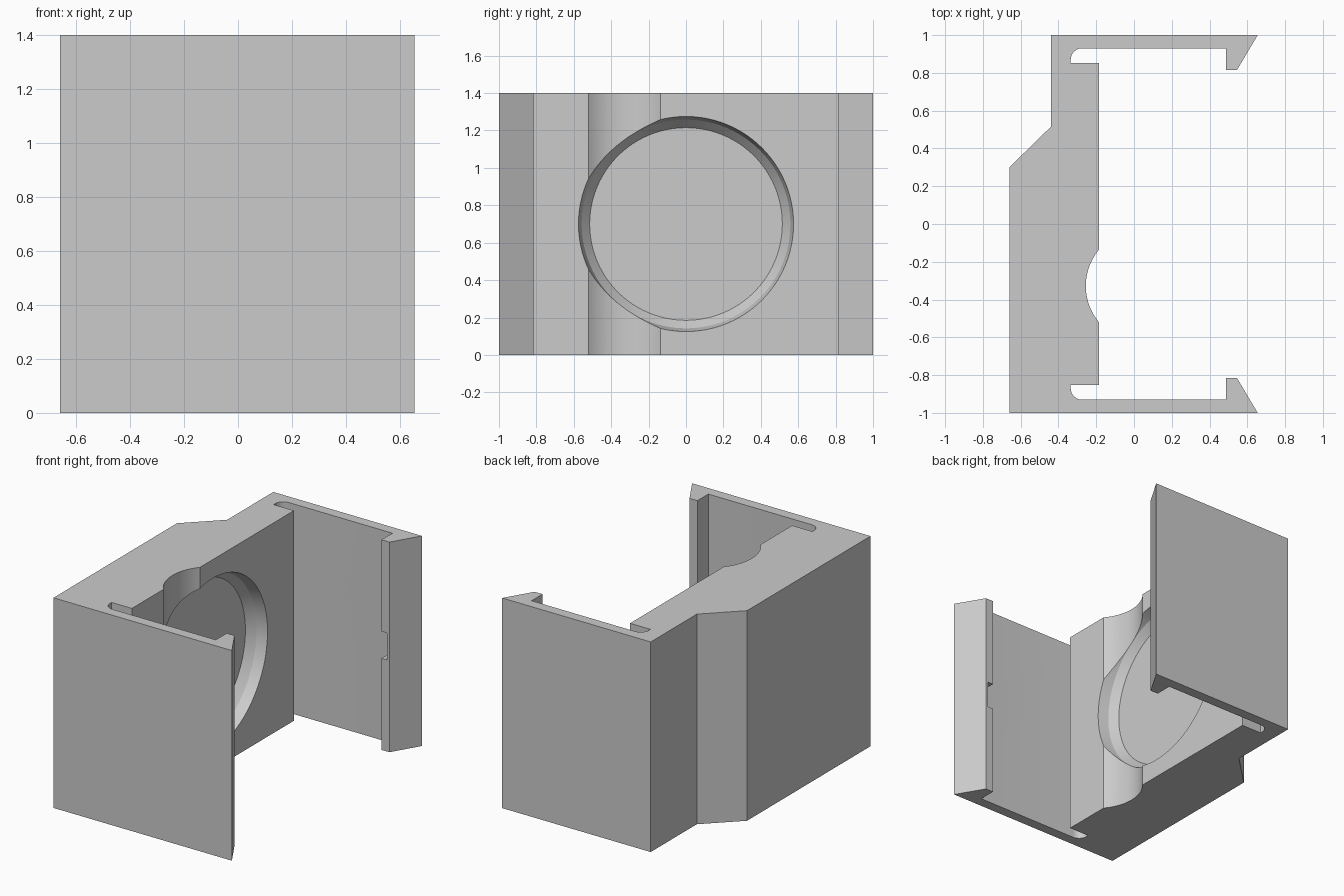
import bpy, bmesh
from math import sin, cos, pi, radians, asin
from mathutils import Matrix

if "Cube" in bpy.data.objects:
    bpy.data.objects.remove(bpy.data.objects["Cube"], do_unlink=True)

HEIGHT = 1.4
MID = HEIGHT / 2

grey = bpy.data.materials.new("plain grey")
grey.use_nodes = True
colour = (0.6, 0.6, 0.6, 1)
grey.diffuse_color = colour
grey.node_tree.nodes["Principled BSDF"].inputs["Base Color"].default_value = colour


def make_object(name, bm):
    bmesh.ops.recalc_face_normals(bm, faces=bm.faces)
    mesh = bpy.data.meshes.new(name)
    bm.to_mesh(mesh)
    bm.free()
    mesh.materials.append(grey)
    obj = bpy.data.objects.new(name, mesh)
    bpy.context.collection.objects.link(obj)
    return obj


def arc(cx, cy, r, start, end, steps):
    angles = [start + (end - start) * i / steps for i in range(steps + 1)]
    return [(cx + r * cos(a), cy + r * sin(a)) for a in angles]


def clip_arm():
    """Inner outline of the +y arm, from the hook tip to the wall face."""
    return ([(0.655, 1), (0.545, 0.815), (0.487, 0.815), (0.487, 0.93)]
            + arc(-0.275, 0.87, 0.06, pi / 2, pi, 8)
            + [(-0.335, 0.853), (-0.185, 0.853)])


# Plan outline: back arm, wall with round groove, mirrored front arm, outer wall
half = asin(0.1925 / 0.3)
groove = arc(0.045, -0.328, 0.3, pi - half, pi + half, 24)
front_arm = [(x, -y) for x, y in reversed(clip_arm())]
outer = [(-0.66, -1), (-0.66, 0.3), (-0.44, 0.515), (-0.44, 1)]
outline = clip_arm() + groove + front_arm + outer

bm = bmesh.new()
base = bm.faces.new([bm.verts.new((x, y, 0)) for x, y in outline])
result = bmesh.ops.extrude_face_region(bm, geom=[base])
top_verts = [v for v in result["geom"] if isinstance(v, bmesh.types.BMVert)]
bmesh.ops.translate(bm, verts=top_verts, vec=(0, 0, HEIGHT))
bracket = make_object("clip_bracket", bm)

# Round recess with a stepped, tapering rim (x position, radius)
bm = bmesh.new()
rings = []
SIDES = 96
for x, r in [(0.1, 0.575), (-0.185, 0.575), (-0.255, 0.558), (-0.306, 0.515)]:
    rings.append([bm.verts.new((x, y, z))
                  for y, z in arc(0, MID, r, 0, 2 * pi, SIDES)[:-1]])
for a, b in zip(rings, rings[1:]):
    for i in range(SIDES):
        j = (i + 1) % SIDES
        bm.faces.new((a[i], a[j], b[j], b[i]))
bm.faces.new(rings[0])
bm.faces.new(rings[-1])
cutters = [make_object("recess_cutter", bm)]

# Small notch in the inner face of each hook
for side, name in ((1, "back"), (-1, "front")):
    bm = bmesh.new()
    place = Matrix.Translation((0.477, side * 0.865, MID))
    bmesh.ops.create_cube(bm, size=1, matrix=place @ Matrix.Diagonal((0.1, 0.13, 0.18, 1)))
    cutters.append(make_object(name + "_notch_cutter", bm))

for cutter in cutters:
    cutter.hide_render = True
    cutter.hide_viewport = True
    mod = bracket.modifiers.new(cutter.name, "BOOLEAN")
    mod.operation = "DIFFERENCE"
    mod.solver = "EXACT"
    mod.object = cutter

# Apply the cuts so the finished part stands alone
bpy.context.view_layer.update()
evaluated = bracket.evaluated_get(bpy.context.evaluated_depsgraph_get())
finished = bpy.data.meshes.new_from_object(evaluated)
bracket.modifiers.clear()
bracket.data = finished
for cutter in cutters:
    bpy.data.objects.remove(cutter, do_unlink=True)

# Smooth the curved walls and keep the corners sharp
bpy.ops.object.select_all(action="DESELECT")
bracket.select_set(True)
bpy.context.view_layer.objects.active = bracket
bpy.ops.object.shade_smooth_by_angle(angle=radians(15))
